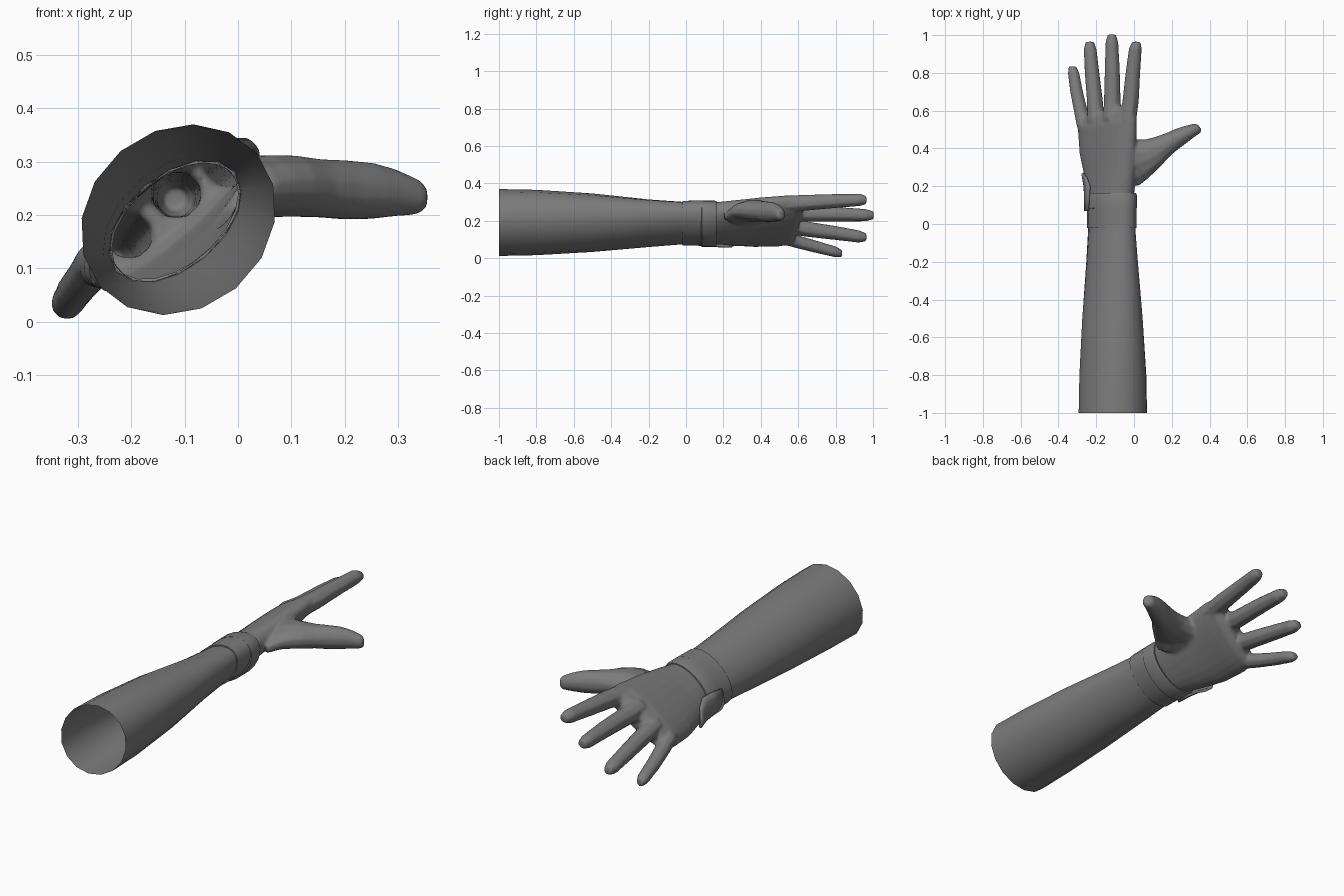
import bpy, bmesh, math
from mathutils import Vector

if "Cube" in bpy.data.objects:
    bpy.data.objects.remove(bpy.data.objects["Cube"])

TILT = math.radians(40)
U = Vector((math.cos(TILT), 0, math.sin(TILT)))     # across the wrist / palm
V = Vector((-math.sin(TILT), 0, math.cos(TILT)))    # out of the back of the hand
X, Z = Vector((1, 0, 0)), Vector((0, 0, 1))

dark = bpy.data.materials.new("dark_grey")
dark.diffuse_color = (.2, .2, .2, 1)
dark.use_nodes = True
dark.node_tree.nodes["Principled BSDF"].inputs["Base Color"].default_value = dark.diffuse_color


def loft(bm, sections, sides, a_dir, b_dir, power=1.0, cap=False, loop=False, phase=0.5):
    """Sections are (x, y, z, half_a, half_b[, shear of y across the section])."""
    rings = []
    for s in sections:
        shear = s[5] if len(s) > 5 else 0
        ring = []
        for i in range(sides):
            t = 2 * math.pi * (i + phase) / sides
            c, n = math.cos(t), math.sin(t)
            c = math.copysign(abs(c) ** power, c)
            n = math.copysign(abs(n) ** power, n)
            p = Vector(s[:3]) + a_dir * (s[3] * c) + b_dir * (s[4] * n)
            p.y += shear * c
            ring.append(bm.verts.new(p))
        rings.append(ring)
    pairs = list(zip(rings, rings[1:])) + ([(rings[-1], rings[0])] if loop else [])
    for r, q in pairs:
        for i in range(sides):
            j = (i + 1) % sides
            bm.faces.new((r[i], r[j], q[j], q[i]))
    if cap:
        bm.faces.new(rings[0])
        bm.faces.new(rings[-1])


def finish(bm, name, angle=40):
    bmesh.ops.recalc_face_normals(bm, faces=bm.faces)
    me = bpy.data.meshes.new(name)
    bm.to_mesh(me)
    bm.free()
    me.materials.append(dark)
    ob = bpy.data.objects.new(name, me)
    bpy.context.collection.objects.link(ob)
    bpy.ops.object.select_all(action='DESELECT')
    ob.select_set(True)
    bpy.context.view_layer.objects.active = ob
    bpy.ops.object.shade_smooth_by_angle(angle=math.radians(angle))
    return ob


# Forearm sleeve: open tapering tube
bm = bmesh.new()
loft(bm, [(-.112, -1, .191, .193, .168), (-.112, -.8, .191, .19, .163),
          (-.114, -.5, .19, .177, .14), (-.116, -.2, .187, .157, .103),
          (-.118, 0, .188, .144, .086)], 16, U, V, phase=0)
finish(bm, "forearm_sleeve")

# Cuff at the wrist
bm = bmesh.new()
loft(bm, [(-.118, y, .188, .143 + d, .085 + d) for y, d in
          ((-.02, .001), (-.02, .008), (.09, .009), (.1, -.004))], 20, U, V)
finish(bm, "wrist_cuff")

# Wrist strap: closed band with bevelled edges
bm = bmesh.new()
loft(bm, [(-.118, y, .184, .143 + d, .087 + d) for y, d in
          ((.078, 0), (.085, .012), (.15, .012), (.163, .007), (.163, 0))],
     24, U, V, loop=True)
finish(bm, "wrist_strap")

# Strap tail flaring along the little-finger side
bm = bmesh.new()
grid = []
for y, a, b, span in ((.068, .158, .1, 34), (.14, .16, .098, 38), (.2, .167, .092, 40),
                      (.245, .179, .088, 30), (.268, .185, .086, 13)):
    row = []
    for k in range(7):
        t = math.radians(160 + span * (k / 3 - 1))
        row.append(bm.verts.new(Vector((-.121, y, .187)) + U * a * math.cos(t) + V * b * math.sin(t)))
    grid.append(row)
for r, q in zip(grid, grid[1:]):
    for i in range(6):
        bm.faces.new((r[i], r[i + 1], q[i + 1], q[i]))
flap = finish(bm, "strap_tail")
mod = flap.modifiers.new("thickness", 'SOLIDIFY')
mod.thickness = .012
mod.offset = 0

# Hand: palm, thumb and fingers blended into one skin
bm = bmesh.new()
loft(bm, [(-.118, .03, .188, .139, .083), (-.118, .1, .188, .14, .082),
          (-.122, .16, .187, .143, .078),
          (-.128, .26, .188, .164, .073), (-.138, .38, .192, .184, .068, .01),
          (-.141, .52, .2, .194, .064, .025), (-.14, .575, .2, .188, .055, .03),
          (-.14, .605, .2, .17, .036, .03)], 24, U, V, power=.9, cap=True)

# Thumb reaching sideways, with a broad web at its base
loft(bm, [(-.06, .32, .225, .15, .05), (.0, .348, .25, .135, .058), (.05, .36, .254, .108, .06),
          (.1, .378, .254, .085, .059), (.15, .408, .25, .066, .056), (.2, .437, .247, .055, .057),
          (.25, .466, .245, .048, .054), (.29, .487, .242, .04, .046),
          (.335, .507, .234, .03, .034), (.349, .512, .233, .017, .022)],
     12, Vector((-.55, .83, 0)), Z, cap=True)

# Fingers: index, middle, ring, little
fingers = [
    [(-.045, .44, .265, .035), (-.034, .55, .291, .049), (-.018, .65, .297, .046),
     (-.006, .8, .306, .041), (.007, .93, .312, .036), (.012, .965, .311, .023)],
    [(-.112, .44, .225, .035), (-.118, .56, .246, .05), (-.115, .65, .237, .047),
     (-.115, .82, .235, .042), (-.117, .96, .23, .036), (-.118, 1.003, .23, .023)],
    [(-.18, .44, .175, .035), (-.202, .55, .172, .048), (-.207, .65, .155, .045),
     (-.222, .8, .135, .041), (-.232, .925, .116, .036), (-.234, .965, .112, .023)],
    [(-.24, .42, .125, .03), (-.262, .52, .113, .044), (-.282, .6, .087, .039),
     (-.304, .7, .06, .036), (-.32, .8, .034, .032), (-.325, .834, .026, .021)],
]
for f in fingers:
    loft(bm, [(x, y, z, r, r * .97) for x, y, z, r in f], 8, X, Z, cap=True)
hand = finish(bm, "hand")
mod = hand.modifiers.new("blend", 'REMESH')
mod.mode = 'VOXEL'
mod.voxel_size = .008
bpy.ops.object.modifier_apply(modifier=mod.name)
mod = hand.modifiers.new("soften", 'SMOOTH')
mod.factor = .5
mod.iterations = 3
bpy.ops.object.modifier_apply(modifier=mod.name)

# Open the hand at the wrist so it stays hollow inside the sleeve
bm = bmesh.new()
bm.from_mesh(hand.data)
bmesh.ops.delete(bm, geom=[f for f in bm.faces if f.calc_center_median().y < .06], context='FACES')
bm.to_mesh(hand.data)
bm.free()
if not hand.data.materials:
    hand.data.materials.append(dark)
bpy.ops.object.shade_smooth_by_angle(angle=math.radians(50))
